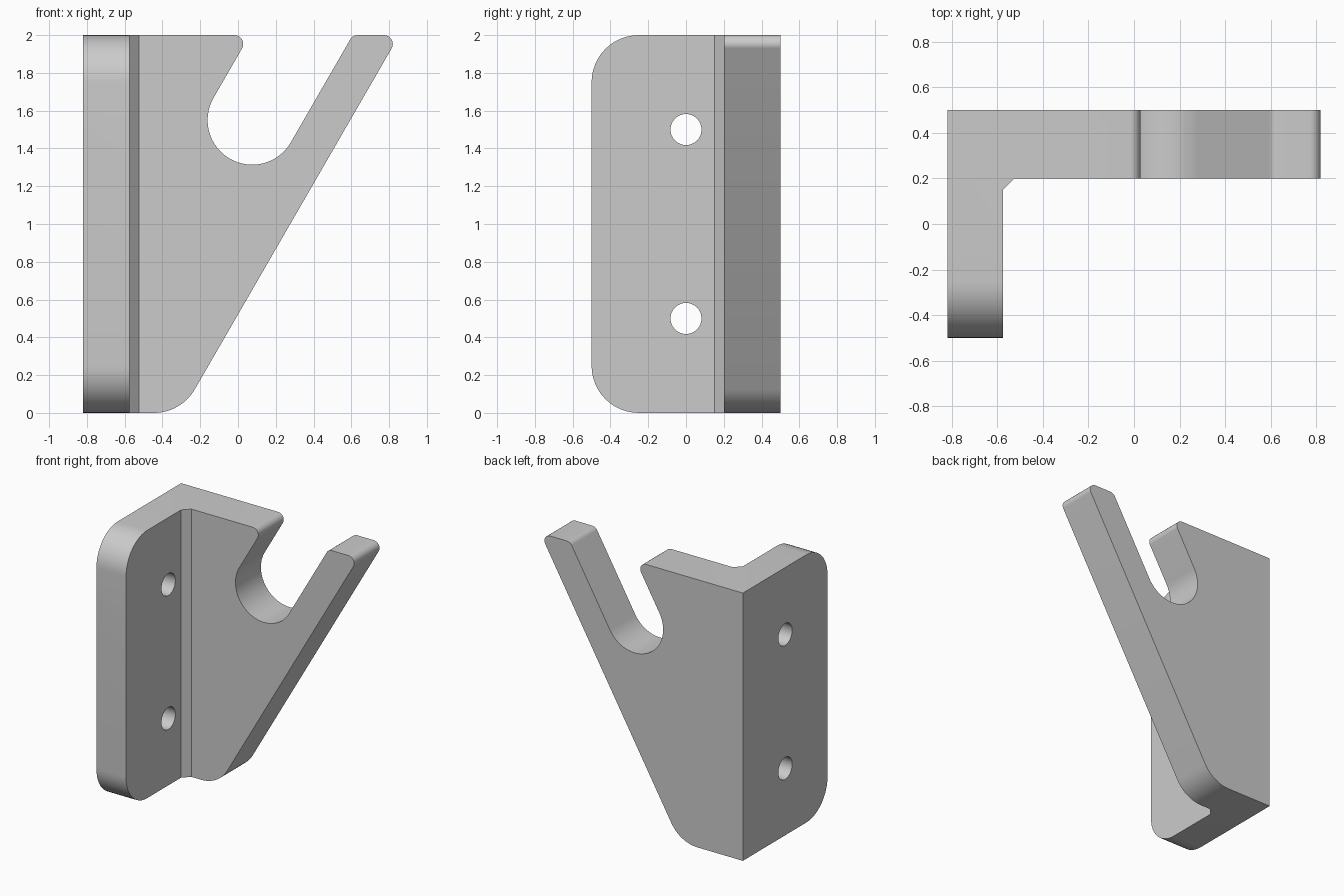
import bpy, bmesh, math
from mathutils import Vector

if "Cube" in bpy.data.objects:
    bpy.data.objects.remove(bpy.data.objects["Cube"])


def rounded(corners, segs=12):
    """Outline from (a, b, radius) corners; radius 0 stays sharp."""
    out = []
    n = len(corners)
    for i, (a, b, r) in enumerate(corners):
        p = Vector((a, b))
        if r == 0:
            out.append(p)
            continue
        u = (Vector(corners[i - 1][:2]) - p).normalized()
        v = (Vector(corners[(i + 1) % n][:2]) - p).normalized()
        half = u.angle(v) / 2
        c = p + (u + v).normalized() * (r / math.sin(half))
        s, e = p + u * r / math.tan(half) - c, p + v * r / math.tan(half) - c
        a0 = math.atan2(s.y, s.x)
        sweep = math.atan2(s.x * e.y - s.y * e.x, s.dot(e))
        for k in range(segs + 1):
            t = a0 + sweep * k / segs
            out.append(c + Vector((math.cos(t), math.sin(t))) * r)
    return out


def prism(name, outline, axis, lo, hi):
    """Extrude a 2D outline along the x, y or z axis."""
    place = {'x': lambda p, d: (d, p[0], p[1]),
             'y': lambda p, d: (p[0], d, p[1]),
             'z': lambda p, d: (p[0], p[1], d)}[axis]
    bm = bmesh.new()
    face = bm.faces.new([bm.verts.new(place(p, lo)) for p in outline])
    ext = bmesh.ops.extrude_face_region(bm, geom=[face])['geom']
    shift = Vector(place((0, 0), hi - lo))
    bmesh.ops.translate(bm, vec=shift,
                        verts=[g for g in ext if isinstance(g, bmesh.types.BMVert)])
    bmesh.ops.recalc_face_normals(bm, faces=bm.faces)
    mesh = bpy.data.meshes.new(name)
    bm.to_mesh(mesh)
    bm.free()
    obj = bpy.data.objects.new(name, mesh)
    bpy.context.collection.objects.link(obj)
    return obj


def combine(target, tool, operation):
    tool.hide_render = True
    mod = target.modifiers.new(operation, 'BOOLEAN')
    mod.operation, mod.solver, mod.object = operation, 'EXACT', tool
    bpy.context.view_layer.objects.active = target
    bpy.ops.object.modifier_apply(modifier=mod.name)
    bpy.data.objects.remove(tool)


def circle(a, b, r, n=40):
    return [(a + r * math.cos(2 * math.pi * k / n),
             b + r * math.sin(2 * math.pi * k / n)) for k in range(n)]


# L-shaped bracket body with inner chamfer, seen from the top
bracket = prism("hook_bracket", [(-0.82, -0.5), (-0.575, -0.5), (-0.575, 0.15),
                                 (-0.525, 0.2), (1.0, 0.2), (1.0, 0.5), (-0.82, 0.5)],
                'z', -0.1, 2.1)

# Front silhouette: sloped arm, rounded tips and an inclined U slot
T60 = math.tan(math.radians(60))
R, TIP, cx, cz = 0.236, 0.047, 0.075, 1.55
slot = []
for k in range(33):
    ang = math.radians(-30 - 180 * k / 32)
    slot.append((cx + R * math.cos(ang), cz + R * math.sin(ang), 0))
top_at = lambda p: p[0] + (2 - p[1]) / T60
front = [(-1, 0, 0), (0.854 - 2 / T60, 0, 0.25), (0.854, 2, TIP),
         (top_at(slot[0]), 2, TIP), *slot, (top_at(slot[-1]), 2, TIP), (-1, 2, 0)]
combine(bracket, prism("front_outline", rounded(front), 'y', -1, 1), 'INTERSECT')

# Side silhouette: rounded outer corners of the mounting flange
side = [(-0.5, 0, 0.25), (0.7, 0, 0), (0.7, 2, 0), (-0.5, 2, 0.25)]
combine(bracket, prism("side_outline", rounded(side), 'x', -1.2, 1.2), 'INTERSECT')

# Screw holes through the flange
for z in (0.5, 1.5):
    combine(bracket, prism("screw_hole", circle(0, z, 0.082), 'x', -1, -0.4), 'DIFFERENCE')

bpy.ops.object.select_all(action='DESELECT')
bracket.select_set(True)
bpy.context.view_layer.objects.active = bracket
bpy.ops.object.shade_smooth_by_angle(angle=math.radians(25))
